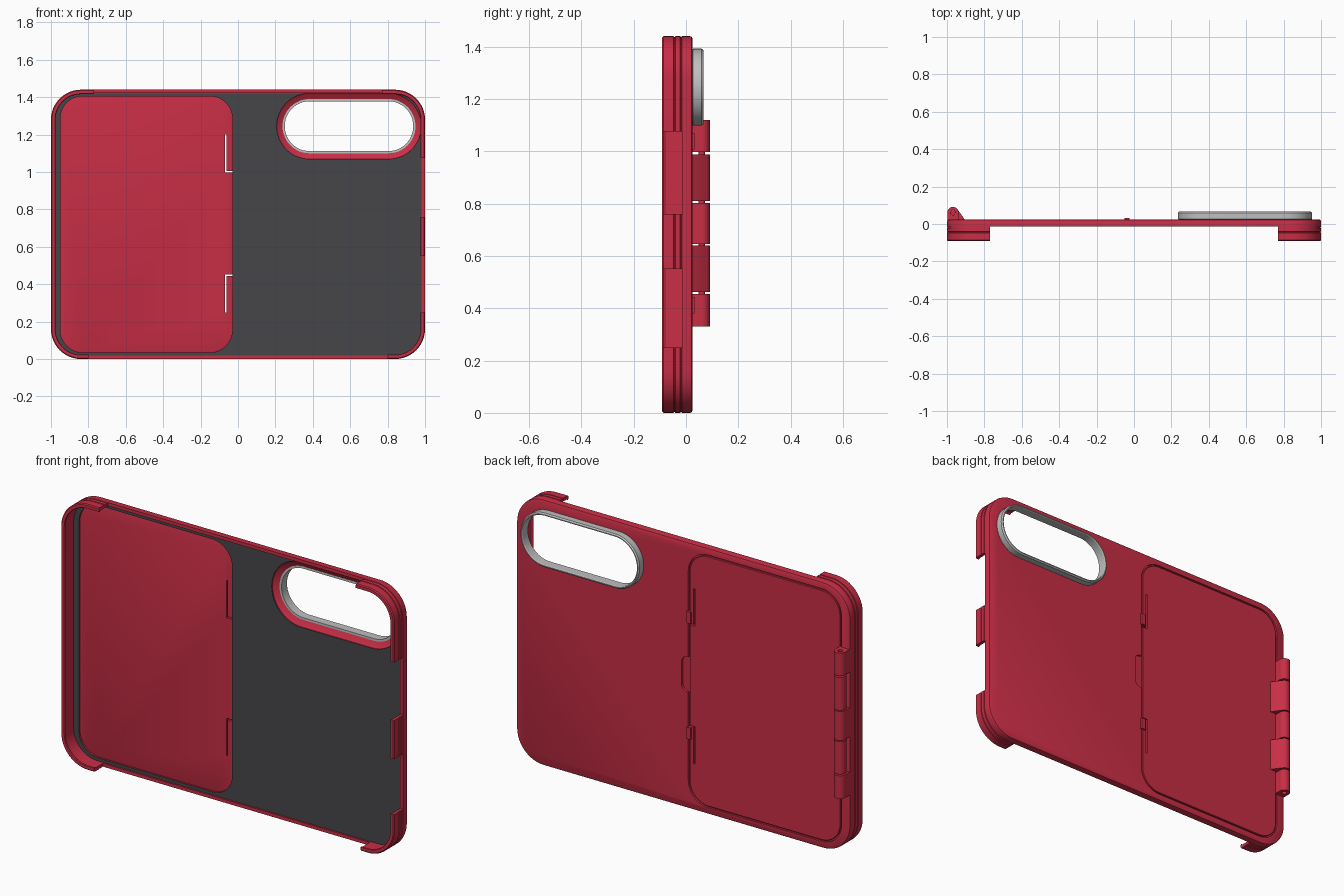
import bpy, bmesh, math

if "Cube" in bpy.data.objects:
    bpy.data.objects.remove(bpy.data.objects["Cube"])


def material(name, rgb):
    m = bpy.data.materials.new(name)
    m.diffuse_color = (*rgb, 1)
    m.use_nodes = True
    m.node_tree.nodes["Principled BSDF"].inputs["Base Color"].default_value = m.diffuse_color
    return m


RED = material("red plastic", (0.58, 0.027, 0.06))
DARK = material("dark lining", (0.062, 0.061, 0.068))
SILVER = material("silver metal", (0.52, 0.52, 0.52))


def rounded(x0, x1, z0, z1, r, off=0.0, n=12):
    """Rounded rectangle in x/z, grown by off."""
    pts = []
    for i, (cx, cz) in enumerate([(x1 - r, z1 - r), (x0 + r, z1 - r), (x0 + r, z0 + r), (x1 - r, z0 + r)]):
        for k in range(n + 1):
            a = math.pi / 2 * (i + k / n)
            pts.append((cx + (r + off) * math.cos(a), cz + (r + off) * math.sin(a)))
    return pts


def finish(bm, name, mat):
    bmesh.ops.recalc_face_normals(bm, faces=bm.faces)
    me = bpy.data.meshes.new(name)
    bm.to_mesh(me)
    bm.free()
    ob = bpy.data.objects.new(name, me)
    bpy.context.collection.objects.link(ob)
    if mat:
        me.materials.append(mat)
    return ob


def loft(name, mat, shape, section, closed=False):
    """Sweep a section of (offset, y) points around a rounded rectangle."""
    bm = bmesh.new()
    rings = [[bm.verts.new((x, y, z)) for x, z in rounded(*shape, off=o)] for o, y in section]
    pairs = list(zip(rings, rings[1:]))
    if closed:
        pairs.append((rings[-1], rings[0]))
    else:
        bm.faces.new(rings[0])
        bm.faces.new(rings[-1])
    for a, b in pairs:
        for i in range(len(a)):
            j = (i + 1) % len(a)
            bm.faces.new((a[i], a[j], b[j], b[i]))
    return finish(bm, name, mat)


def prism(name, mat, pts, z0, z1):
    """Extrude an x/y outline from z0 to z1."""
    bm = bmesh.new()
    lo = [bm.verts.new((x, y, z0)) for x, y in pts]
    hi = [bm.verts.new((x, y, z1)) for x, y in pts]
    bm.faces.new(lo)
    bm.faces.new(hi)
    for i in range(len(pts)):
        j = (i + 1) % len(pts)
        bm.faces.new((lo[i], lo[j], hi[j], hi[i]))
    return finish(bm, name, mat)


def box(name, mat, x0, x1, y0, y1, z0, z1):
    return prism(name, mat, [(x0, y0), (x1, y0), (x1, y1), (x0, y1)], z0, z1)


def circle(r, a0=0, a1=360, n=32):
    """Arc of points around the hinge axis."""
    return [(HX + r * math.cos(math.radians(a0 + (a1 - a0) * k / n)),
             HY + r * math.sin(math.radians(a0 + (a1 - a0) * k / n)))
            for k in range(n + (a1 - a0 < 360))]


def cut(ob, cutter):
    m = ob.modifiers.new("cut", 'BOOLEAN')
    m.operation = 'DIFFERENCE'
    m.solver = 'EXACT'
    m.object = cutter
    bpy.context.view_layer.objects.active = ob
    bpy.ops.object.modifier_apply(modifier=m.name)
    bpy.data.objects.remove(cutter)


HX, HY, HR = -0.968, 0.061, 0.03           # hinge axis and radius
BACK, FRONT, FLOOR = 0.024, -0.091, -0.005
CASE = (-1, 1, 0, 1.44, 0.16)
DOOR = (-0.95, -0.03, 0.035, 1.405, 0.12)
CAMERA = (0.25, 0.937, 1.112, 1.378, 0.132)

# Case tray: back plate, grooved outer wall and inward lip
case = loft("case_shell", RED, CASE, [
    (-0.008, BACK), (-0.002, 0.021), (0, 0.015), (0, -0.016), (-0.004, -0.017), (-0.004, -0.021),
    (0, -0.022), (0, -0.041), (-0.004, -0.042), (-0.004, -0.046), (0, -0.047), (0, -0.086),
    (-0.005, FRONT), (-0.021, FRONT), (-0.024, -0.086), (-0.018, -0.076), (-0.018, FLOOR)])
lining = loft("lining", DARK, CASE, [(-0.019, FLOOR - 0.002), (-0.019, FLOOR + 0.001)])

# Openings in the walls: long top and bottom edges, two gaps on the right
for g in [(-0.77, 0.77, 1.3, 1.5), (-0.8, 0.8, -0.1, 0.1), (0.9, 1.1, 0.25, 0.55), (0.9, 1.1, 0.76, 1.075)]:
    cut(case, box("wall_cutter", None, g[0], g[1], -0.2, -0.014, g[2], g[3]))

# Camera hole with a flared front, door opening and finger notch
for ob in (case, lining):
    cut(ob, loft("camera_cutter", None, CAMERA,
                 [(0.043, -0.0075), (0.043, 0.0), (0.036, 0.006), (0.005, 0.02), (0.005, 0.1)]))
    cut(ob, loft("door_cutter", None, DOOR, [(0, -0.05), (0, 0.1)]))
cut(case, loft("notch_cutter", None, (-0.08, 0.01, 0.63, 0.82, 0.035), [(0, 0.012), (0.004, 0.1)]))

# Camera ring
loft("camera_ring", SILVER, CAMERA, [
    (0.012, 0.016), (0.012, 0.024), (0.014, 0.026), (0.014, 0.06), (0.008, 0.067), (0.003, 0.067),
    (0.0, 0.062), (0.0, 0.016)], closed=True)

# Wallet door, stepped so that a seam groove shows at the back
door = loft("door", RED, DOOR, [
    (-0.008, 0.0), (0.001, 0.003), (0.001, 0.014), (-0.008, 0.014), (-0.008, BACK - 0.002), (-0.01, BACK)])

# L-shaped slits that free the two latches, mirrored about the mid height
for s in (-1, 1):
    def span(a, b):
        return sorted((0.725 + s * a, 0.725 + s * b))
    cut(door, box("slit_cutter", None, -0.07, -0.062, -0.1, 0.1, *span(0.272, 0.475)))
    cut(door, box("slit_cutter", None, -0.069, -0.02, -0.1, 0.1, *span(0.272, 0.28)))
    box("door_latch", RED, -0.05, -0.025, 0.002, 0.033, *span(0.282, 0.345))

# Hinge knuckles: case and door alternate
case_profile = circle(HR, 0, 180) + [(-0.998, 0.014), (HX + HR, 0.014)]
door_profile = circle(HR, 40, 270) + [(-0.945, 0.014), (-0.9, 0.014), (-0.905, BACK)]
knuckles = [(0.33, 0.455, 0), (0.463, 0.64, 1), (0.646, 0.803, 0), (0.809, 0.988, 1), (0.997, 1.12, 0)]
for z0, z1, on_door in knuckles:
    k = prism("door_knuckle" if on_door else "case_knuckle", RED,
              door_profile if on_door else case_profile, z0, z1)
    cut(k, prism("bore_cutter", None, circle(0.013), 0.2, 1.3))
prism("hinge_pin", RED, circle(0.0125), 0.35, 1.1)

# Smooth shading with sharp edges kept
for ob in bpy.data.objects:
    bpy.ops.object.select_all(action='DESELECT')
    ob.select_set(True)
    bpy.context.view_layer.objects.active = ob
    bpy.ops.object.shade_smooth_by_angle(angle=math.radians(30))
